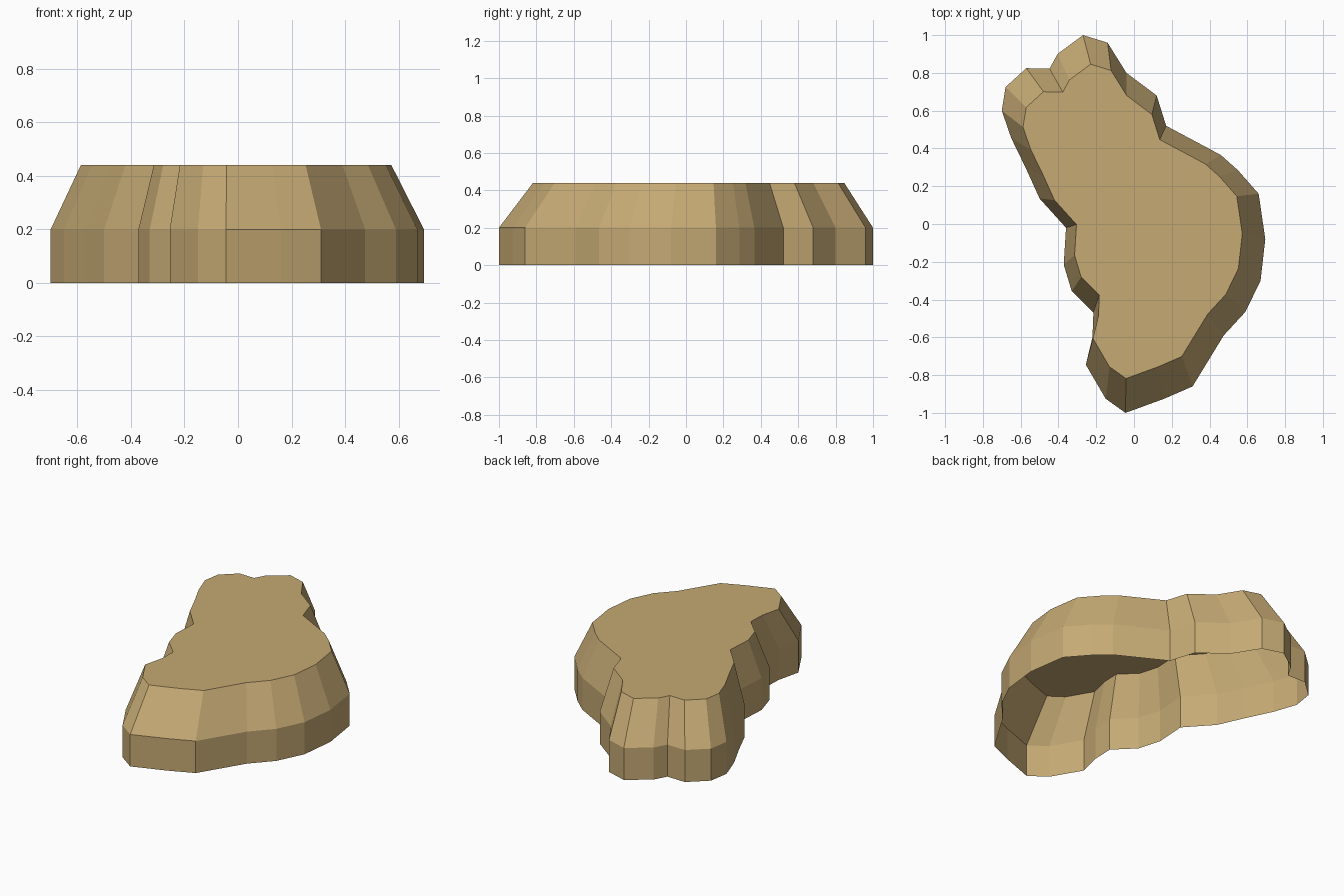
import bpy, bmesh

# Ground outline of the rock, clockwise seen from above
outline = [
    (-0.27, 1.0), (-0.14, 0.96), (-0.04, 0.80), (0.12, 0.68), (0.17, 0.52),
    (0.32, 0.44), (0.46, 0.365), (0.55, 0.285), (0.66, 0.16), (0.695, -0.08),
    (0.67, -0.30), (0.59, -0.465), (0.475, -0.59), (0.31, -0.86), (0.16, -0.925),
    (-0.045, -1.0), (-0.15, -0.925), (-0.255, -0.745), (-0.22, -0.60),
    (-0.215, -0.47), (-0.33, -0.355), (-0.372, -0.215), (-0.36, -0.02),
    (-0.50, 0.135), (-0.57, 0.29), (-0.65, 0.455), (-0.70, 0.60), (-0.68, 0.725),
    (-0.57, 0.825), (-0.447, 0.822), (-0.405, 0.90),
]
outline.reverse()

bm = bmesh.new()


def ring(z, scale=1.0, dx=0.0, dy=0.0):
    return [bm.verts.new((x * scale + dx, y * scale + dy, z)) for x, y in outline]


# Upright lower wall, tapered upper wall, flat top; underside stays open
rings = [ring(0.0), ring(0.2), ring(0.44, 0.832, -0.005, 0.014)]
n = len(outline)
for low, high in zip(rings, rings[1:]):
    for i in range(n):
        j = (i + 1) % n
        bm.faces.new((low[i], low[j], high[j], high[i]))
bm.faces.new(rings[-1])

mesh = bpy.data.meshes.new("rock_plateau")
bm.to_mesh(mesh)
bm.free()
rock = bpy.data.objects.new("rock_plateau", mesh)
bpy.context.collection.objects.link(rock)

# Sandy stone colour
stone = bpy.data.materials.new("sandstone")
stone.diffuse_color = (0.56, 0.40, 0.175, 1.0)
mesh.materials.append(stone)
